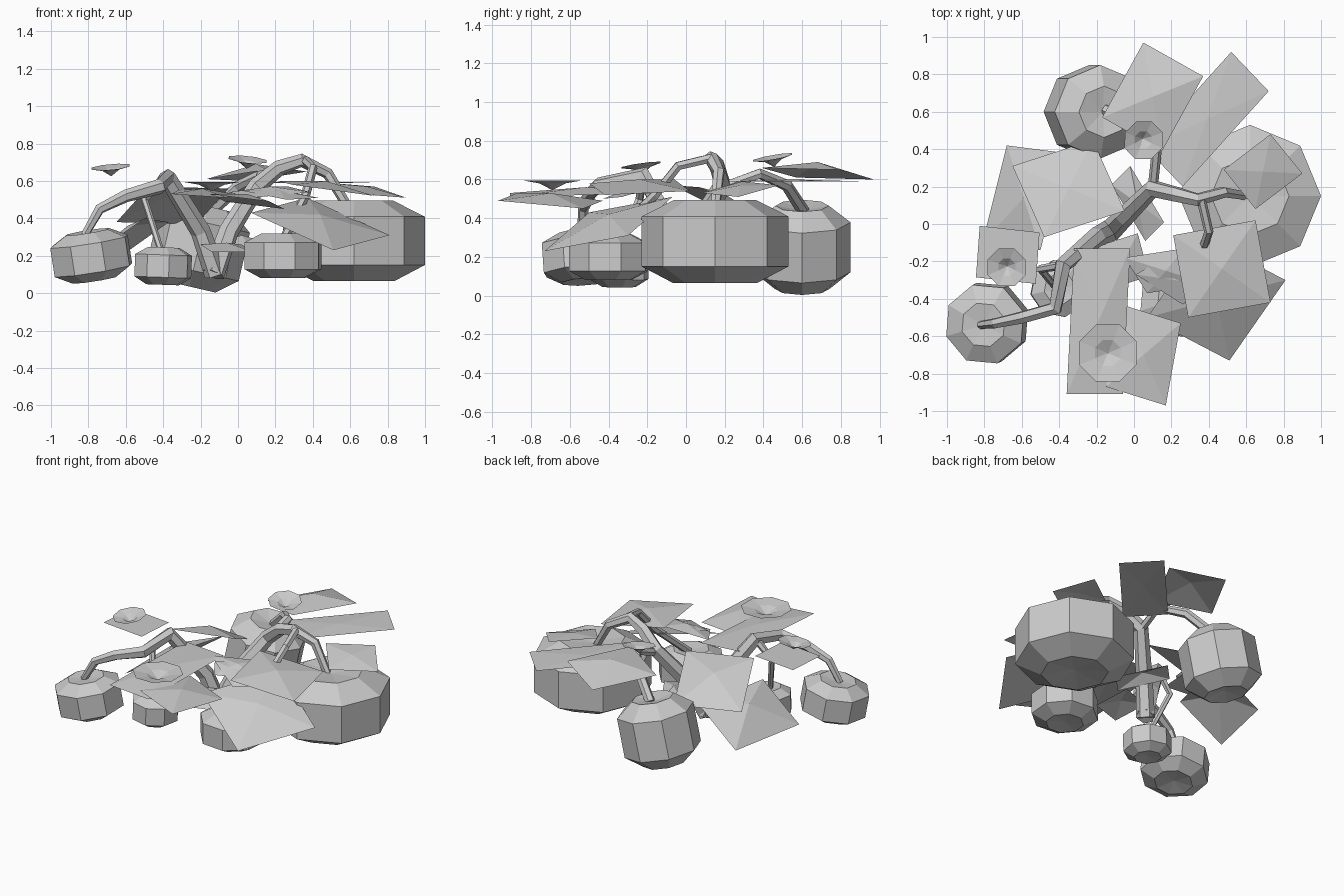
import bpy
from math import pi, cos, sin, radians
from mathutils import Vector

if "Cube" in bpy.data.objects:
    bpy.data.objects.remove(bpy.data.objects["Cube"])


def mesh_object(name, verts, faces):
    me = bpy.data.meshes.new(name)
    me.from_pydata(verts, [], faces)
    me.update()
    ob = bpy.data.objects.new(name, me)
    bpy.context.collection.objects.link(ob)
    return ob


def lathe(name, profile, sides, loc, tilt=(0, 0, 0), turn=0.0):
    """Revolve (radius, z) points; first and last points are poles if radius is 0."""
    verts, rings, faces = [], [], []
    for r, z in profile:
        n = sides if r > 0 else 1
        rings.append([len(verts) + i for i in range(n)])
        for i in range(n):
            a = 2 * pi * i / sides + turn
            verts.append((r * cos(a), r * sin(a), z))
    for lo, hi in zip(rings, rings[1:]):
        for i in range(sides):
            j = (i + 1) % sides
            if len(lo) == 1:
                faces.append((lo[0], hi[j], hi[i]))
            elif len(hi) == 1:
                faces.append((lo[i], lo[j], hi[0]))
            else:
                faces.append((lo[i], lo[j], hi[j], hi[i]))
    ob = mesh_object(name, verts, faces)
    ob.location = loc
    ob.rotation_euler = [radians(t) for t in tilt]
    return ob


def pumpkin(name, loc, r, h, tilt=(0, 0, 0), turn=0.2):
    k = h / 2
    lathe(name, [(0, -.88 * k), (r * .57, -k), (r, -.6 * k),
                 (r, .6 * k), (r * .55, k), (0, .88 * k)], 8, loc, tilt, turn)


def flower(name, loc, r, tilt=(0, 0, 0)):
    lathe(name, [(0, -.035), (r * .45, .0), (r, .015)], 8, loc, tilt, pi / 8)


def leaf(name, c, p, q, lift=0.03):
    """Folded four-cornered leaf from its centre and two half diagonals."""
    c, p, q = Vector(c), Vector(p), Vector(q)
    mesh_object(name, [c + p, c + q, c - p, c - q, c + Vector((0, 0, lift))],
                [(i, (i + 1) % 4, 4) for i in range(4)])


def vine(name, pts, r0, r1):
    cu = bpy.data.curves.new(name, 'CURVE')
    cu.dimensions = '3D'
    cu.bevel_depth = 1
    cu.bevel_resolution = 1
    cu.use_fill_caps = True
    sp = cu.splines.new('POLY')
    sp.points.add(len(pts) - 1)
    for i, p in enumerate(pts):
        sp.points[i].co = (*p, 1)
        sp.points[i].radius = r0 + (r1 - r0) * i / (len(pts) - 1)
    sp.use_smooth = False
    bpy.context.collection.objects.link(bpy.data.objects.new(name, cu))


# Pumpkins
pumpkin("pumpkin_large", (.62, .15, .28), .38, .43, (0, 0, 0), 0)
pumpkin("pumpkin_back", (-.21, .60, .25), .25, .44, (0, 13, 0), 0)
pumpkin("pumpkin_left", (-.785, -.53, .20), .22, .26, (4, -9, 0), .3)
pumpkin("pumpkin_small", (-.40, -.345, .145), .155, .20, (0, 2, 0))
pumpkin("pumpkin_front", (.24, -.40, .20), .215, .24, (0, 0, 0), .3)

# Vines
vine("vine_large", [(-.13, -.04, .10), (-.05, .04, .33), (.1, .19, .57), (.22, .16, .67),
                    (.34, .13, .71), (.48, .17, .64), (.60, .15, .44)], .06, .025)
vine("vine_back", [(.1, .19, .56), (.12, .38, .63), (.0, .52, .57), (-.15, .61, .43)], .027, .033)
vine("vine_front", [(.36, .13, .71), (.40, -.04, .67), (.36, -.16, .52), (.25, -.39, .30)], .025, .025)
vine("vine_left", [(-.12, -.03, .10), (-.2, -.07, .33), (-.38, -.22, .62), (-.42, -.45, .57),
                   (-.6, -.5, .52), (-.74, -.53, .45), (-.82, -.54, .31)], .06, .022)
vine("vine_small", [(-.38, -.22, .63), (-.5, -.24, .5), (-.41, -.35, .22)], .025, .018)

# Leaves on the right and back
leaf("leaf_back", (.10, .68, .63), (-.05, .29, -.03), (.27, .11, .02), .06)
leaf("leaf_back_right", (.39, .56, .59), (.13, .36, 0), (.33, .15, 0), .01)
leaf("leaf_over_large", (.69, .28, .55), (.04, .20, .02), (.21, -.01, -.04), .02)
leaf("leaf_right_droop", (.44, -.40, .37), (-.07, .33, .14), (.37, .10, -.06), .05)
leaf("leaf_right_upper", (.47, -.24, .56), (.18, .26, -.02), (.26, -.18, -.04), .04)
leaf("leaf_front_right", (.17, -.25, .54), (-.22, .07, .0), (.10, .12, .03), .03)
leaf("leaf_front_right_tip", (.22, -.30, .53), (.21, -.03, -.02), (-.04, .13, .03), .02)

# Leaves at the front
leaf("leaf_front", (-.19, -.52, .53), (.17, .39, .0), (-.13, .39, .02), .03)
leaf("leaf_front_low", (.05, -.70, .49), (.20, .17, -.04), (-.12, .27, .0), .04)

# Leaves on the left and centre
leaf("leaf_left_flower", (-.675, -.165, .60), (.17, .12, 0), (-.15, .155, 0), 0)
leaf("leaf_left_upper", (-.35, .19, .47), (.13, .26, -.10), (-.30, .12, -.09), .06)
leaf("leaf_left_droop", (-.59, .14, .28), (-.09, .28, -.12), (-.22, -.24, -.10), .08)
leaf("leaf_centre", (.02, .11, .27), (-.04, .20, .02), (.14, -.10, .0), .04)
leaf("leaf_centre_front", (-.06, -.20, .24), (-.14, .08, .02), (.08, .15, .02), .03)

# Flowers
flower("flower_left", (-.68, -.23, .66), .11, (8, -5, 0))
flower("flower_front", (-.14, -.69, .58), .165)
flower("flower_back", (.05, .45, .70), .11, (10, 6, 0))
